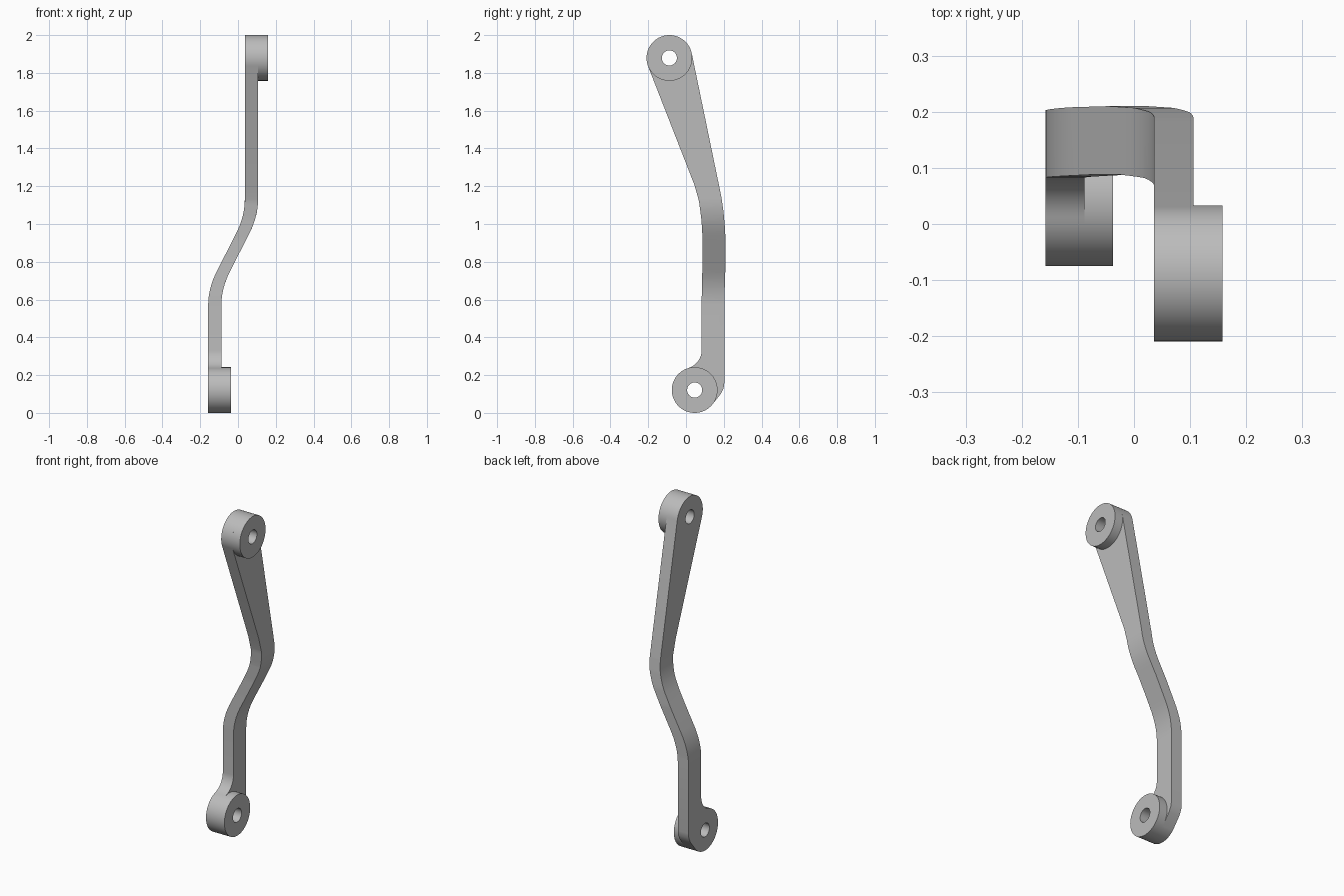
import bpy, bmesh
from math import sin, cos, radians, pi
from mathutils import Matrix

if "Cube" in bpy.data.objects:
    bpy.data.objects.remove(bpy.data.objects["Cube"])

grey = bpy.data.materials.new("plain grey")
grey.use_nodes = True
grey.diffuse_color = (0.5, 0.5, 0.5, 1)
grey.node_tree.nodes["Principled BSDF"].inputs["Base Color"].default_value = (0.5, 0.5, 0.5, 1)

R, HOLE = 0.121, 0.04
HALF = 0.035                       # half thickness of the arm
LOW, TOP = (0.046, 0.121), (-0.088, 1.879)   # boss centres (y, z)
X_LOW, X_TOP = -0.123, 0.071       # arm centre planes below and above the bend
BEND = (0.57, 1.13)


def arc(centre, r, start, end, n):
    """Points in the y-z plane from one angle to another, in degrees."""
    out = []
    for i in range(n + 1):
        a = radians(start + (end - start) * i / n)
        out.append((centre[0] + r * cos(a), centre[1] + r * sin(a)))
    return out


def make_object(name, bm):
    bmesh.ops.recalc_face_normals(bm, faces=bm.faces)
    mesh = bpy.data.meshes.new(name)
    bm.to_mesh(mesh)
    bm.free()
    obj = bpy.data.objects.new(name, mesh)
    bpy.context.collection.objects.link(obj)
    mesh.materials.append(grey)
    return obj


def cylinder_x(name, centre, r, x0, x1):
    bm = bmesh.new()
    place = Matrix.Translation(((x0 + x1) / 2, *centre)) @ Matrix.Rotation(pi / 2, 4, "Y")
    bmesh.ops.create_cone(bm, cap_ends=True, segments=64, radius1=r, radius2=r,
                          depth=x1 - x0, matrix=place)
    return make_object(name, bm)


def shift(z):
    """Sideways offset of the arm: arc, straight, arc."""
    t = min(max((z - BEND[0]) / (BEND[1] - BEND[0]), 0), 1)
    k = 0.32                       # share of the height used by each arc
    if t < k:
        s = t * t / (2 * k)
    elif t > 1 - k:
        s = 1 - k - (1 - t) ** 2 / (2 * k)
    else:
        s = t - k / 2
    return X_LOW + (X_TOP - X_LOW) * s / (1 - k)


# Arm outline seen from the side, then extruded to its thickness
outline = arc(LOW, R, -45, -253.5, 36)
outline += arc((-0.017, 0.333), 0.1, -73.5, 0, 12)[1:]
outline += [(0.083, 0.6), (0.085, 0.7), (0.088, 0.82), (0.088, 0.92),
            (0.082, 1.02), (0.069, 1.12), (0.045, 1.206)]
outline += arc(TOP, R, 201, 11.4, 36)
outline += [(0.188, 1.14), (0.199, 1.06), (0.207, 0.97), (0.21, 0.88),
            (0.208, 0.75), (0.203, 0.6), (0.203, 0.16), (0.199, 0.13), (0.184, 0.1)]

bm = bmesh.new()
face = bm.faces.new([bm.verts.new((-HALF, y, z)) for y, z in outline])
ext = bmesh.ops.extrude_face_region(bm, geom=[face])
for v in ext["geom"]:
    if isinstance(v, bmesh.types.BMVert):
        v.co.x = HALF

# Slice across the bend and push each level sideways
STEPS = 20
for i in range(STEPS + 1):
    z = BEND[0] + (BEND[1] - BEND[0]) * i / STEPS
    bmesh.ops.bisect_plane(bm, geom=bm.verts[:] + bm.edges[:] + bm.faces[:],
                           plane_co=(0, 0, z), plane_no=(0, 0, 1))
for v in bm.verts:
    v.co.x += shift(v.co.z)
arm = make_object("arm", bm)

# Raised bosses on the inner faces
lower_boss = cylinder_x("lower_boss", LOW, R, X_LOW + HALF, -0.037)
upper_boss = cylinder_x("upper_boss", TOP, R, X_TOP + HALF, 0.158)


def drill(obj, centre):
    cutter = cylinder_x("hole_cutter", centre, HOLE, -0.5, 0.5)
    cutter.hide_render = True
    mod = obj.modifiers.new("hole", "BOOLEAN")
    mod.operation = "DIFFERENCE"
    mod.solver = "EXACT"
    mod.object = cutter
    bpy.context.view_layer.objects.active = obj
    bpy.ops.object.modifier_apply(modifier=mod.name)
    bpy.data.objects.remove(cutter)


# Pin holes through both ends
for obj, centre in ((arm, LOW), (arm, TOP), (lower_boss, LOW), (upper_boss, TOP)):
    drill(obj, centre)

# Smooth the curved walls, keep the rims sharp
for obj in (arm, lower_boss, upper_boss):
    bpy.ops.object.select_all(action="DESELECT")
    obj.select_set(True)
    bpy.context.view_layer.objects.active = obj
    bpy.ops.object.shade_smooth_by_angle(angle=radians(30))
